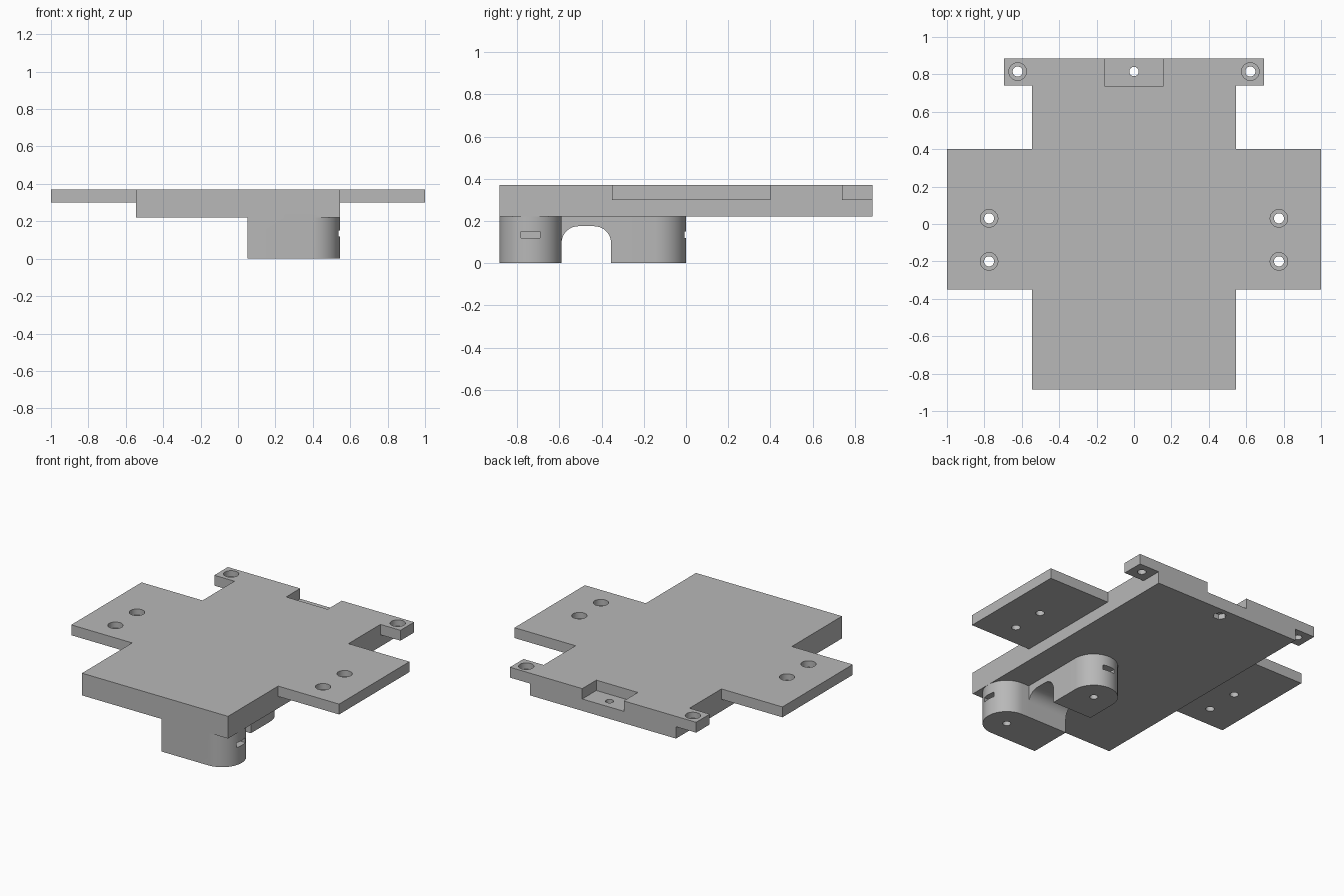
import bpy
import bmesh
from math import cos, sin, pi, radians

cube = bpy.data.objects.get("Cube")
if cube:
    bpy.data.objects.remove(cube, do_unlink=True)

grey = bpy.data.materials.new("plain grey")
grey.use_nodes = True
colour = (0.48, 0.48, 0.48, 1)
grey.diffuse_color = colour
grey.node_tree.nodes["Principled BSDF"].inputs["Base Color"].default_value = colour

DECK_X, HALF_Y = 0.545, 0.885      # half sizes of the main deck
TOP, STEP, UNDER = 0.37, 0.30, 0.22  # top, thin-flange underside, deck underside
POST_R = 0.1475


def extrude(name, outline, depth, z=0):
    """Solid prism from a flat outline."""
    bm = bmesh.new()
    face = bm.faces.new([bm.verts.new((x, y, z)) for x, y in outline])
    ext = bmesh.ops.extrude_face_region(bm, geom=[face])
    moved = [v for v in ext["geom"] if isinstance(v, bmesh.types.BMVert)]
    bmesh.ops.translate(bm, verts=moved, vec=(0, 0, depth))
    bmesh.ops.recalc_face_normals(bm, faces=bm.faces)
    mesh = bpy.data.meshes.new(name)
    bm.to_mesh(mesh)
    bm.free()
    mesh.materials.append(grey)
    ob = bpy.data.objects.new(name, mesh)
    bpy.context.collection.objects.link(ob)
    return ob


def box(name, x0, x1, y0, y1, z0, z1):
    return extrude(name, [(x0, y0), (x1, y0), (x1, y1), (x0, y1)], z1 - z0, z0)


def arc(cx, cy, r, start, end, steps=24):
    angles = [radians(start + (end - start) * i / steps) for i in range(steps + 1)]
    return [(cx + r * cos(a), cy + r * sin(a)) for a in angles]


def cylinder(name, x, y, r, z0, z1, sides=32):
    return extrude(name, arc(x, y, r, 0, 360, sides)[:-1], z1 - z0, z0)


def combine(target, other, operation):
    """Apply a boolean and discard the helper solid."""
    mod = target.modifiers.new(operation.lower(), 'BOOLEAN')
    mod.operation = operation
    mod.solver = 'EXACT'
    mod.object = other
    bpy.context.view_layer.objects.active = target
    bpy.ops.object.modifier_apply(modifier=mod.name)
    bpy.data.objects.remove(other, do_unlink=True)


# Deck with side wings and rear ears
plate = box("mounting_plate", -DECK_X, DECK_X, -HALF_Y, HALF_Y, UNDER, TOP)
solids = [
    box("side_wings", -1, 1, -0.35, 0.40, STEP, TOP),
    box("rear_ears", -0.695, 0.695, 0.74, HALF_Y, STEP, TOP),
]

# Two round-ended posts under the deck, joined by a bridge
INNER, SEAT = 0.05, UNDER + 0.04
front_y = -HALF_Y + POST_R
rear_x = INNER + POST_R
front_post = [(INNER, -HALF_Y)] + arc(DECK_X - POST_R, front_y, POST_R, -90, 90)
front_post.append((INNER, front_y + POST_R))
rear_post = [(INNER, -0.355), (INNER + 2 * POST_R, -0.355)]
rear_post += arc(rear_x, -POST_R, POST_R, 0, 180)
solids += [
    extrude("front_post", front_post, SEAT),
    extrude("rear_post", rear_post, SEAT),
    box("post_bridge", INNER, INNER + 2 * POST_R, -0.64, -0.30, 0, SEAT),
]
for solid in solids:
    combine(plate, solid, 'UNION')

# Arched passage between the posts, drawn in the y-z plane and turned upright
arch_r = 0.08
arch = [(-0.59, -0.05), (-0.355, -0.05)]
arch += arc(-0.355 - arch_r, 0.175 - arch_r, arch_r, 0, 90, 10)
arch += arc(-0.59 + arch_r, 0.175 - arch_r, arch_r, 90, 180, 10)
passage = extrude("arch_cutter", arch, 0.7)
for v in passage.data.vertices:
    x, y, z = v.co
    v.co = (z, x, y)

cutters = [
    passage,
    # Rear notch with its screw hole and hexagonal nut pocket
    box("notch_cutter", -0.155, 0.155, 0.735, 1, STEP, TOP + 0.1),
    cylinder("notch_hole", 0, 0.815, 0.025, 0.1, 0.5),
    cylinder("nut_pocket", 0, 0.815, 0.042, 0.1, UNDER + 0.035, 6),
    # Nut slots in the rounded ends of the posts
    box("front_slot", 0.36, 0.7, front_y - 0.045, front_y + 0.045, 0.118, 0.15),
    box("rear_slot", rear_x - 0.045, rear_x + 0.045, -0.19, 0.1, 0.118, 0.15),
    # Screw holes up into the posts
    cylinder("front_post_hole", DECK_X - POST_R, front_y, 0.025, -0.1, 0.2),
    cylinder("rear_post_hole", rear_x, -POST_R, 0.025, -0.1, 0.2),
]

# Counterbored screw holes in wings and ears
for side in (-1, 1):
    for x, y in ((0.775, 0.03), (0.775, -0.20), (0.622, 0.815)):
        cutters.append(cylinder("screw_hole", side * x, y, 0.027, 0.1, 0.5))
        cutters.append(cylinder("counterbore", side * x, y, 0.047, TOP - 0.04, 0.5))
for cutter in cutters:
    combine(plate, cutter, 'DIFFERENCE')

# Smooth curved walls, crisp edges
bpy.ops.object.select_all(action='DESELECT')
plate.select_set(True)
bpy.context.view_layer.objects.active = plate
bpy.ops.object.shade_smooth_by_angle(angle=radians(30))
